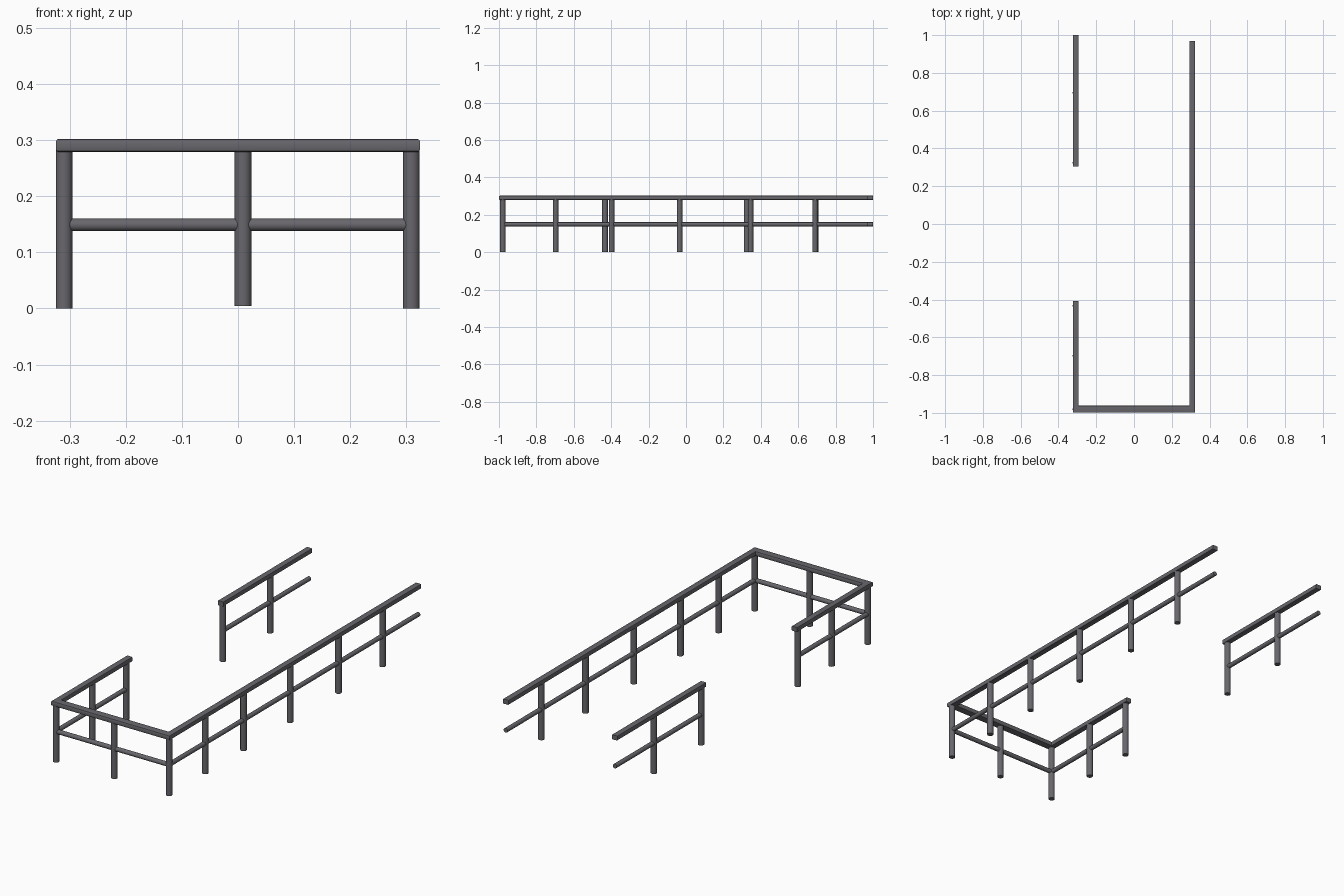
import bpy, bmesh, math
from mathutils import Vector

if "Cube" in bpy.data.objects:
    bpy.data.objects.remove(bpy.data.objects["Cube"])

XL, XR, YF = -0.31, 0.309, -0.98        # rail centre lines
Z0, Z1, CH = 0.279, 0.302, 0.004        # handrail bottom, top, edge rounding
MID_Z, MID_R, POST_R = 0.149, 0.011, 0.0148

# Dark grey metal
metal = bpy.data.materials.new("dark_metal")
metal.diffuse_color = (0.14, 0.135, 0.15, 1)
metal.use_nodes = True
metal.node_tree.nodes["Principled BSDF"].inputs["Base Color"].default_value = metal.diffuse_color


def finish(bm, name):
    bmesh.ops.recalc_face_normals(bm, faces=bm.faces)
    me = bpy.data.meshes.new(name)
    bm.to_mesh(me)
    bm.free()
    me.materials.append(metal)
    ob = bpy.data.objects.new(name, me)
    bpy.context.collection.objects.link(ob)
    bpy.context.view_layer.objects.active = ob
    ob.select_set(True)
    bpy.ops.object.shade_smooth_by_angle(angle=math.radians(35))
    ob.select_set(False)
    return ob


def rod(name, a, b, r, sides=24):
    a, b = Vector(a), Vector(b)
    bm = bmesh.new()
    bmesh.ops.create_cone(bm, cap_ends=True, segments=sides, radius1=r, radius2=r, depth=(b - a).length)
    rot = (b - a).to_track_quat('Z', 'Y').to_matrix().to_4x4()
    bmesh.ops.transform(bm, matrix=rot, verts=bm.verts)
    bmesh.ops.translate(bm, vec=(a + b) / 2, verts=bm.verts)
    return finish(bm, name)


def handrail(name, stations):
    """Sweep a rounded rectangle; each station is an (outer xy, inner xy) pair, so corners are mitred."""
    profile = []
    corners = [(1, Z1, 0), (0, Z1, 90), (0, Z0, 180), (1, Z0, 270)]
    w = 0.032
    for t, z, start in corners:
        ct = t - CH / w if t else CH / w
        cz = z - CH if z == Z1 else z + CH
        for k in range(3):
            a = math.radians(start + 45 * k)
            profile.append((ct + math.cos(a) * CH / w, cz + math.sin(a) * CH))
    bm = bmesh.new()
    rings = []
    for outer, inner in stations:
        o, i = Vector(outer), Vector(inner)
        rings.append([bm.verts.new((*o.lerp(i, t), z)) for t, z in profile])
    n = len(profile)
    for r0, r1 in zip(rings, rings[1:]):
        for k in range(n):
            bm.faces.new((r0[k], r0[(k + 1) % n], r1[(k + 1) % n], r1[k]))
    bm.faces.new(rings[0])
    bm.faces.new(rings[-1])
    return finish(bm, name)


# Handrails: U-shaped run and the separate back-left run
LO, LI, RO, RI = -0.324, -0.294, 0.324, 0.293
handrail("main_handrail", [((LO, -0.407), (LI, -0.407)), ((LO, -0.999), (LI, -0.961)),
                           ((RO, -0.999), (RI, -0.961)), ((RO, 0.970), (RI, 0.970))])
handrail("back_left_handrail", [((LO, 0.305), (LI, 0.305)), ((LO, 1.0), (LI, 1.0))])

# Middle rails
rod("left_mid_rail", (XL, YF, MID_Z), (XL, -0.432, MID_Z), MID_R)
rod("front_mid_rail", (XL, YF, MID_Z), (XR, YF, MID_Z), MID_R)
rod("right_mid_rail", (XR, YF, MID_Z), (XR, 0.970, MID_Z), MID_R)
rod("back_left_mid_rail", (XL, 0.322, MID_Z), (XL, 1.0, MID_Z), MID_R)

# Posts
posts = {
    "left_post": [(XL, y) for y in (YF, -0.697, -0.433, 0.324, 0.694)],
    "front_post": [(0.009, YF)],
    "right_post": [(XR, y) for y in (YF, -0.697, -0.398, -0.034, 0.345, 0.69)],
}
for name, spots in posts.items():
    foot = 0.004 if name == "front_post" else 0.0
    for x, y in spots:
        rod(name, (x, y, foot), (x, y, Z0 + 0.005), POST_R)
